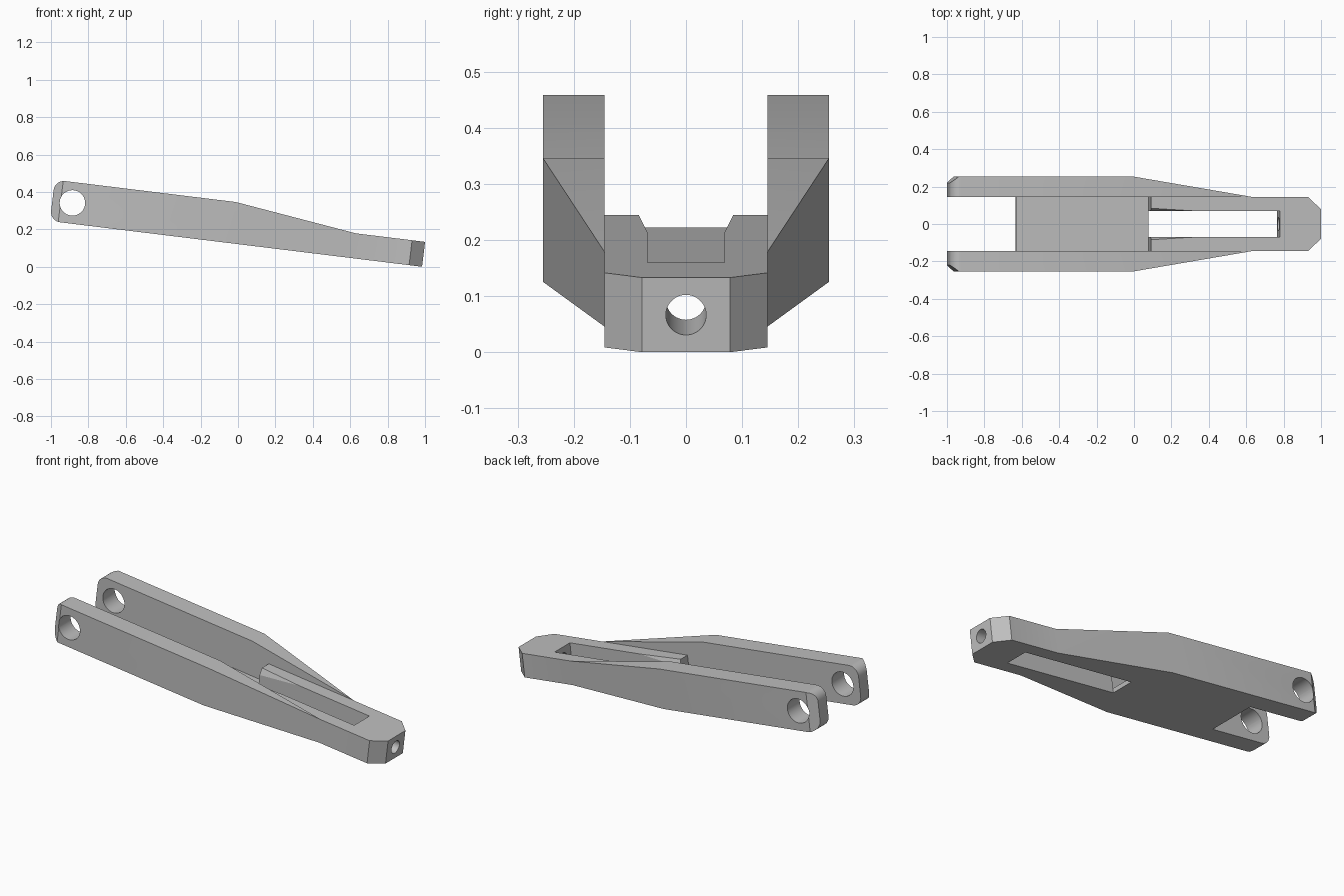
import bpy, bmesh
from math import radians, sin, cos, pi
from mathutils import Matrix, Vector

if "Cube" in bpy.data.objects:
    bpy.data.objects.remove(bpy.data.objects["Cube"])

# Main sizes, laid out flat before the final tilt (x runs back from the tip)
TILT = radians(7)
INNER, OUTER, SLOT = 0.145, 0.255, 0.069
BACK, CHAMFER, BEND, TAPER = -2.005, -1.96, -1.03, -0.373
RAIL, PLATE_END, SLOT_END = -0.915, -1.629, -0.222
TALL, BAR, THIN = 0.222, 0.134, 0.024

steel = bpy.data.materials.new("light grey metal")
steel.use_nodes = True
grey = (0.52, 0.52, 0.52, 1)
steel.diffuse_color = grey
steel.node_tree.nodes["Principled BSDF"].inputs["Base Color"].default_value = grey


def finish(name, bm):
    bmesh.ops.recalc_face_normals(bm, faces=bm.faces[:])
    mesh = bpy.data.meshes.new(name)
    bm.to_mesh(mesh)
    bm.free()
    mesh.materials.append(steel)
    obj = bpy.data.objects.new(name, mesh)
    bpy.context.collection.objects.link(obj)
    return obj


def prism(points, offset):
    bm = bmesh.new()
    face = bm.faces.new([bm.verts.new(p) for p in points])
    new = bmesh.ops.extrude_face_region(bm, geom=[face])["geom"]
    bmesh.ops.translate(bm, vec=offset,
                        verts=[g for g in new if isinstance(g, bmesh.types.BMVert)])
    return bm


def cylinder(name, radius, length, center, axis):
    bm = bmesh.new()
    turn = Vector((0, 0, 1)).rotation_difference(Vector(axis)).to_matrix().to_4x4()
    bmesh.ops.create_cone(bm, cap_ends=True, segments=48, radius1=radius, radius2=radius,
                          depth=length, matrix=Matrix.Translation(center) @ turn)
    return finish(name, bm)


def combine(target, tool, operation):
    tool.hide_render = True
    mod = target.modifiers.new(operation.lower(), "BOOLEAN")
    mod.operation, mod.solver, mod.object = operation, "EXACT", tool
    bpy.context.view_layer.objects.active = target
    bpy.ops.object.modifier_apply(modifier=mod.name)
    bpy.data.objects.remove(tool)


def outer_width(x):
    if x < CHAMFER:
        return OUTER - 0.035 * (CHAMFER - x) / (CHAMFER - BACK)
    if x > BEND:
        return OUTER + (INNER - OUTER) * (x - BEND) / (TAPER - BEND)
    return OUTER


def side_arm(name, side):
    # Side profile with a rounded back end
    r = 0.055
    profile = [(TAPER, 0), (TAPER, BAR), (BEND, TALL)]
    for z, start in ((TALL - r, pi / 2), (r, pi)):
        for i in range(9):
            a = start + i * pi / 16
            profile.append((BACK + r + r * cos(a), z + r * sin(a)))
    bm = prism([(x, INNER, z) for x, z in profile], (0, OUTER - INNER, 0))
    for x in (BEND, CHAMFER):
        bmesh.ops.bisect_plane(bm, geom=bm.verts[:] + bm.edges[:] + bm.faces[:],
                               plane_co=(x, 0, 0), plane_no=(1, 0, 0))
    # Taper and chamfer the outer face
    for v in bm.verts:
        if v.co.y > INNER + 0.01:
            v.co.y = outer_width(v.co.x)
    bmesh.ops.remove_doubles(bm, verts=bm.verts[:], dist=0.0001)
    for v in bm.verts:
        v.co.y *= side
    return finish(name, bm)


# Slotted front bar with a chamfered nose
half = [(0, 0.078), (-0.07, INNER), (RAIL, INNER), (RAIL, SLOT), (SLOT_END, SLOT)]
outline = half + [(x, -y) for x, y in reversed(half)]
body = finish("fork_lever", prism([(x, y, 0) for x, y in outline], (0, 0, BAR)))

# Chamfers on the inner corners of the rails
for side in (1, -1):
    corner = [(RAIL, SLOT, BAR - 0.036), (RAIL, SLOT + 0.015, BAR), (RAIL + 0.25, SLOT, BAR)]
    bm = prism([(x, y * side, z) for x, y, z in corner], (-0.05, -0.05 * side, 0.05))
    combine(body, finish("rail_chamfer_cutter", bm), "DIFFERENCE")

# Thin floor plate and the two side arms
floor = [(PLATE_END, INNER, 0), (RAIL, INNER, 0), (RAIL, -INNER, 0), (PLATE_END, -INNER, 0)]
combine(body, finish("floor_plate", prism(floor, (0, 0, THIN))), "UNION")
combine(body, side_arm("left_arm", 1), "UNION")
combine(body, side_arm("right_arm", -1), "UNION")

# Pivot holes across the arms and the bore through the nose
pivot = cylinder("pivot_cutter", 0.068, 1, (-1.897, 0, TALL / 2), (0, 1, 0))
combine(body, pivot, "DIFFERENCE")
bore = cylinder("nose_bore_cutter", 0.036, 0.4, (-0.13, 0, BAR / 2), (1, 0, 0))
combine(body, bore, "DIFFERENCE")

# Tilt the lever so that its nose rests on the ground
body.data.transform(Matrix.Translation((0.984, 0, 0)) @ Matrix.Rotation(TILT, 4, "Y"))
bpy.ops.object.select_all(action="DESELECT")
body.select_set(True)
bpy.context.view_layer.objects.active = body
bpy.ops.object.shade_smooth_by_angle(angle=radians(20))
